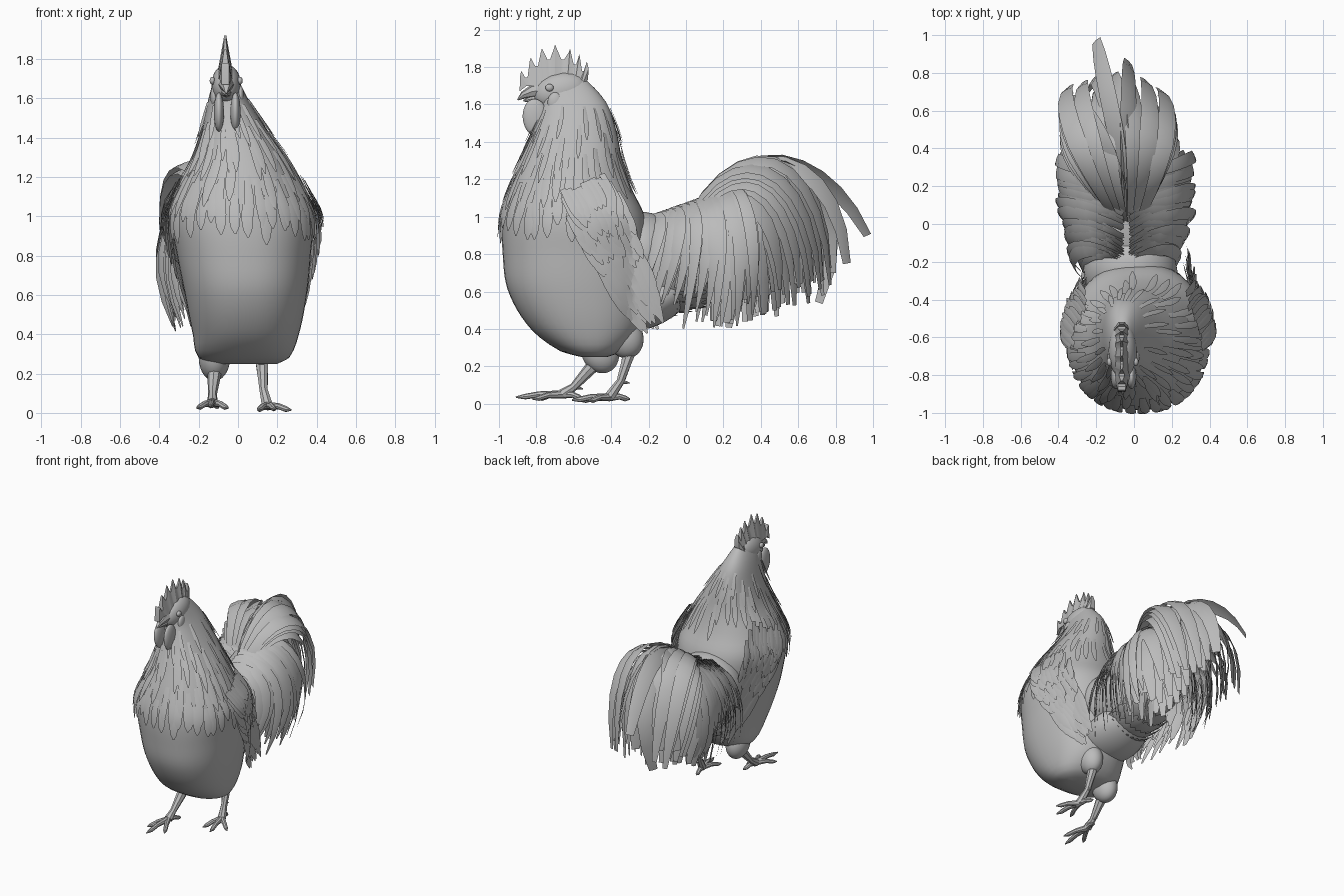
import bpy, bmesh, math, random
from mathutils import Vector, Matrix

random.seed(4)
if "Cube" in bpy.data.objects:
    bpy.data.objects.remove(bpy.data.objects["Cube"])

grey = bpy.data.materials.new("plain grey")
grey.use_nodes = True
grey.diffuse_color = (0.5, 0.5, 0.5, 1)
grey.node_tree.nodes["Principled BSDF"].inputs["Base Color"].default_value = (0.5, 0.5, 0.5, 1)


def finish(bm, name, angle=40):
    mesh = bpy.data.meshes.new(name)
    bm.to_mesh(mesh)
    bm.free()
    mesh.materials.append(grey)
    obj = bpy.data.objects.new(name, mesh)
    bpy.context.collection.objects.link(obj)
    bpy.ops.object.select_all(action='DESELECT')
    obj.select_set(True)
    bpy.context.view_layer.objects.active = obj
    bpy.ops.object.shade_smooth_by_angle(angle=math.radians(angle))


def skin(bm, rings):
    """Join rings of points into a closed skin with capped ends."""
    loops = [[bm.verts.new(p) for p in ring] for ring in rings]
    n = len(loops[0])
    for a, b in zip(loops, loops[1:]):
        for i in range(n):
            bm.faces.new((a[i], a[(i + 1) % n], b[(i + 1) % n], b[i]))
    bm.faces.new(loops[0])
    bm.faces.new(loops[-1])
    bmesh.ops.recalc_face_normals(bm, faces=bm.faces)


def tube(bm, points, radii, sides=8):
    points = [Vector(p) for p in points]
    rings = []
    for i, p in enumerate(points):
        d = points[min(i + 1, len(points) - 1)] - points[max(i - 1, 0)]
        q = d.to_track_quat('Z', 'Y')
        rings.append([p + q @ Vector((math.cos(a), math.sin(a), 0)) * radii[i]
                      for a in (math.tau * k / sides for k in range(sides))])
    skin(bm, rings)


def ball(bm, centre, size, tilt=0):
    m = Matrix.Translation(centre) @ Matrix.Rotation(tilt, 4, 'X') @ Matrix.Diagonal((*size, 1))
    bmesh.ops.create_uvsphere(bm, u_segments=24, v_segments=16, radius=1, matrix=m)


def bezier(ps, t):
    a, b, c, d = (Vector(p) for p in ps)
    u = 1 - t
    return a * u**3 + b * 3 * u * u * t + c * 3 * u * t * t + d * t**3


def feather(bm, points, normals, width, root=0.6, blunt=0.15):
    """Tapered ribbon with a raised middle rib."""
    rows, n = [], len(points) - 1
    for i, (p, nor) in enumerate(zip(points, normals)):
        t = i / n
        tangent = points[min(i + 1, n)] - points[max(i - 1, 0)]
        side = tangent.cross(nor).normalized()
        w = width * (root + (1 - root) * min(1, t * 2)) * (1 - (1 - blunt) * t**6)
        lift = nor.normalized() * w * 0.14
        rows.append([bm.verts.new(q) for q in (p - side * w, p + lift, p + side * w)])
    for a, b in zip(rows, rows[1:]):
        for k in range(2):
            bm.faces.new((a[k], a[k + 1], b[k + 1], b[k]))


# Body sections: height, front, back, right edge, left edge
SECTIONS = [
    (0.25, -0.56, -0.42, -0.12, 0.20), (0.28, -0.67, -0.34, -0.20, 0.26),
    (0.4, -0.83, -0.24, -0.23, 0.31), (0.6, -0.95, -0.2, -0.27, 0.35),
    (0.8, -0.98, -0.2, -0.31, 0.37), (1.0, -0.98, -0.22, -0.34, 0.38),
    (1.15, -0.94, -0.29, -0.29, 0.32), (1.3, -0.88, -0.34, -0.22, 0.24),
    (1.45, -0.82, -0.37, -0.18, 0.14), (1.6, -0.77, -0.42, -0.15, 0.05),
    (1.7, -0.77, -0.5, -0.12, 0.0), (1.76, -0.72, -0.57, -0.09, -0.03)]


def section(z):
    z = min(max(z, SECTIONS[0][0]), SECTIONS[-1][0])
    i = max(k for k in range(len(SECTIONS) - 1) if SECTIONS[k][0] <= z)
    a, b = SECTIONS[i], SECTIONS[i + 1]
    prev, nxt = SECTIONS[max(i - 1, 0)], SECTIONS[min(i + 2, len(SECTIONS) - 1)]
    h = b[0] - a[0]
    t = (z - a[0]) / h
    out = []
    for k in range(1, 5):
        ma = (b[k] - prev[k]) / (b[0] - prev[0]) * h
        mb = (nxt[k] - a[k]) / (nxt[0] - a[0]) * h
        out.append((2*t**3 - 3*t*t + 1) * a[k] + (t**3 - 2*t*t + t) * ma
                   + (3*t*t - 2*t**3) * b[k] + (t**3 - t*t) * mb)
    f, bk, r, l = out
    return (r + l) / 2, (f + bk) / 2, (l - r) / 2, (bk - f) / 2


def surface(z, angle, off=0):
    cx, cy, rx, ry = section(z)
    c, s = math.cos(angle), math.sin(angle)
    e = 0.88
    return Vector((cx + (rx + off) * math.copysign(abs(c)**e, c),
                   cy + (ry + off) * math.copysign(abs(s)**e, s), z))


bm = bmesh.new()
heights = [0.25, 0.265] + [0.28 + 0.037 * i for i in range(41)]
skin(bm, [[surface(z, math.tau * k / 40) for k in range(40)] for z in heights])
finish(bm, "body")

bm = bmesh.new()
ball(bm, (-0.06, -0.67, 1.67), (0.075, 0.15, 0.1), 0.2)
finish(bm, "head")

# Rump with the sloping back in front of it and the soft belly below
bm = bmesh.new()
ball(bm, (-0.03, -0.04, 0.76), (0.25, 0.42, 0.24), 0.2)
ball(bm, (-0.02, -0.25, 0.79), (0.25, 0.22, 0.24), -0.5)
ball(bm, (0.0, -0.2, 0.54), (0.22, 0.24, 0.13), 0.4)
finish(bm, "rump")

# Neck and breast hackles
bm = bmesh.new()
for z0, count, length, width in ((1.12, 38, 0.2, 0.03), (1.25, 34, 0.24, 0.026),
                                 (1.4, 28, 0.24, 0.02), (1.53, 20, 0.18, 0.014)):
    for k in range(count):
        ang = math.tau * (k + random.uniform(-0.3, 0.3)) / count
        if math.sin(ang) > 0.5 and z0 < 1.3:
            continue
        top = z0 + random.uniform(-0.07, 0.07)
        pts = [surface(top - length * t / 6, ang, 0.004 + 0.003 * t) for t in range(7)]
        cx, cy = section(top)[:2]
        feather(bm, pts, [Vector((p.x - cx, p.y - cy, 0.05)) for p in pts], width)
finish(bm, "neck_hackles")

# Wings: overlapping rows of feathers laid over the flanks
for s, name in ((1, "left_wing"), (-1, "right_wing")):
    bm = bmesh.new()

    def flank(y, z, off):
        cx, cy, rx, ry = section(z)
        bulge = max(0.74, (1 - min(1, abs((y - cy) / ry))**2.4)**0.42)
        return Vector((cx + s * (rx * bulge + off), y, z))

    for r, along in enumerate((0.5, 0.41, 0.32, 0.24, 0.17, 0.1, 0.04, -0.01)):
        for k in range(9):
            taper = 1 - 1.1 * max(0, along - 0.2) - 2 * max(0, 0.1 - along)
            b = (-0.145 + 0.036 * k) * taper
            start = along + random.uniform(-0.025, 0.025)
            y0, z0 = -0.55 + 0.42 * start + 0.91 * b, 1.18 - 0.91 * start + 0.42 * b
            length = (0.36 if r < 2 else 0.2) * random.uniform(0.8, 1.05)
            lift = 0.006 + 0.003 * r + random.uniform(0, 0.012)
            pts = []
            for i in range(6):
                d = length * i / 5
                pts.append(flank(y0 + d * (0.45 - 0.5 * b), z0 - d * 0.87, lift + 0.018 * i / 5))
            feather(bm, pts, [Vector((s, 0.15, 0.15))] * 6, 0.034 if r < 2 else 0.026)
    finish(bm, name)


def arc(bm, ps, width, side, up, root=0.6, blunt=0.3):
    pts = [bezier(ps, i / 10) for i in range(11)]
    centre = Vector((-0.05, 0.25, 0.6))
    normals = []
    for p in pts:
        radial = p - centre
        radial.x = 0
        normals.append(Vector((side, 0, 0)) + radial.normalized() * up)
    feather(bm, pts, normals, width, root, blunt)


# Saddle feathers spilling over both sides of the back
bm = bmesh.new()
for s in (1, -1):
    for layer in range(3):
        for i in range(16):
            u = i / 15 + random.uniform(-0.03, 0.03)
            y = -0.2 + 0.43 * u
            x = (1 - 0.15 * layer) * (0.78 + 0.24 * min(1, 2 * max(0, u))) + random.uniform(-0.05, 0.05)
            z = 0.98 + 0.17 * max(0, u)
            low = 0.47 + 0.12 * layer + random.uniform(-0.07, 0.07)
            ps = [(s * 0.02 - 0.04, y, z), (s * 0.24 * x - 0.045, y + 0.09, z + 0.07),
                  (s * 0.46 * x - 0.045, y + 0.05 + 0.12 * u, 0.9),
                  (s * 0.28 * x - 0.04, y - 0.1 + 0.24 * u, low)]
            arc(bm, ps, 0.036, s, 0.7, 0.6, 0.15)
finish(bm, "saddle_feathers")

# Tail fan from the low side coverts up to the arching plumes
bm = bmesh.new()
for s in (1, -1):
    for layer in range(3):
        for i in range(11):
            k = i / 10
            jit, drop = random.uniform(-0.04, 0.04), random.uniform(-0.08, 0.08)
            out = (1 - 0.33 * layer) * s

            def mix(a, b):
                return a + (b - a) * k + jit

            path = [(out * 0.06, 0.02, 1.0 - 0.15 * k),
                    (out * 0.18, mix(0.25, 0.12), mix(1.44, 0.95)),
                    (out * (0.34 + 0.06 * k), mix(0.7, 0.25), mix(1.4, 0.8)),
                    (out * (0.23 + 0.04 * k), mix(0.75, 0.18), mix(0.64, 0.45) + drop)]
            path = [(x - 0.03 - 0.1 * y, y, z) for x, y, z in path]
            arc(bm, path, 0.056, s * (0.6 + 0.4 * k), 1.1 - 0.4 * k, 0.45)
finish(bm, "tail_fan")

# Longest sickle feathers
bm = bmesh.new()
for tip, bend, s in (((-0.2, 0.97, 0.9), (-0.15, 0.72, 1.38), -1),
                     ((-0.22, 0.71, 0.54), (-0.2, 1.0, 1.22), -1),
                     ((-0.03, 0.86, 0.75), (-0.02, 0.8, 1.4), 1),
                     ((-0.37, 0.64, 0.7), (-0.31, 0.72, 1.36), -1),
                     ((-0.12, 0.78, 0.7), (-0.1, 0.82, 1.36), -1),
                     ((0.15, 0.6, 0.64), (0.14, 0.64, 1.36), 1)):
    arc(bm, [(-0.04, 0.05, 1.0), (-0.04, 0.28, 1.43), bend, tip], 0.06, s, 1, 0.5, 0.5)
finish(bm, "sickle_feathers")

# Fluff hugging the underside of the rump
bm = bmesh.new()
for i in range(9):
    for j in range(7):
        x, y0 = -0.21 + 0.045 * i, -0.3 + 0.08 * j
        pts = []
        for t in range(6):
            y = y0 + 0.035 * t
            depth = max(0, 1 - ((x + 0.03) / 0.25)**2 - ((y + 0.04) / 0.42)**2)**0.5
            pts.append(Vector((x, y, 0.76 + 0.2 * (y + 0.04) - 0.24 * depth - 0.01 * t)))
        feather(bm, pts, [Vector((x + 0.03, 0, -0.25))] * 6, 0.036)
finish(bm, "under_fluff")

# Comb: toothed crest, thick at the base and thin at the tips
tips = [(-0.88, 1.78), (-0.83, 1.85), (-0.77, 1.9), (-0.7, 1.92), (-0.62, 1.9), (-0.57, 1.87), (-0.53, 1.83)]
edge = [(-0.89, 1.67)]
for a, b in zip(tips, tips[1:]):
    y, z = (a[0] + b[0]) / 2, (a[1] + b[1]) / 2
    edge += [(a[0] - 0.006, a[1] - 0.02), a, (y - 0.006, z - 0.07), (y + 0.008, z - 0.07)]
edge += [tips[-1], (-0.52, 1.79), (-0.525, 1.73)]
bm = bmesh.new()
rings = []
for y, z in edge:
    thin = min(0.02, max(0.005, 0.035 - 0.2 * (z - 1.7)))
    by, wide = -0.7 + 0.8 * (y + 0.7), 0.045 - 0.08 * max(0, -0.7 - y)
    rings.append([(-0.065 - wide, by, 1.7), (-0.065 - thin, y, z),
                  (-0.065 + thin, y, z), (-0.065 + wide, by, 1.7)])
skin(bm, rings)
finish(bm, "comb", 30)

# Beak, wattles, ear lobes and eyes
bm = bmesh.new()
tube(bm, [(-0.06, -0.76, 1.675), (-0.06, -0.82, 1.67), (-0.06, -0.87, 1.65), (-0.06, -0.9, 1.625)],
     [0.045, 0.036, 0.02, 0.004])
tube(bm, [(-0.06, -0.76, 1.635), (-0.06, -0.82, 1.63), (-0.06, -0.87, 1.62)], [0.035, 0.022, 0.004])
finish(bm, "beak")
bm = bmesh.new()
for s in (1, -1):
    ball(bm, (-0.055 + s * 0.042, -0.805, 1.53), (0.026, 0.068, 0.1), 0.1)
    ball(bm, (-0.055 + s * 0.066, -0.7, 1.61), (0.02, 0.04, 0.055))
finish(bm, "wattles")
bm = bmesh.new()
for s in (1, -1):
    ball(bm, (-0.06 + s * 0.07, -0.73, 1.69), (0.014, 0.022, 0.02))
finish(bm, "eyes")

# Legs: thigh, shank, toes and spur
LEGS = (("right", (-0.12, -0.46, 0.28), (-0.12, -0.5, 0.2), (-0.13, -0.6, 0.09), (-0.13, -0.66, 0.05),
         ((-0.14, -0.91, 0.035), (-0.21, -0.8, 0.025), (-0.05, -0.82, 0.025), (-0.1, -0.55, 0.03))),
        ("left", (0.12, -0.33, 0.36), (0.12, -0.3, 0.28), (0.13, -0.35, 0.12), (0.15, -0.41, 0.035),
         ((0.19, -0.61, 0.02), (0.27, -0.52, 0.015), (0.1, -0.57, 0.015), (0.12, -0.3, 0.025))))
for name, thigh, hock, ankle, foot, toes in LEGS:
    bm = bmesh.new()
    ball(bm, thigh, (0.08, 0.1, 0.12), 0.4)
    finish(bm, name + "_thigh")
    bm = bmesh.new()
    tube(bm, [thigh, hock, ankle, foot], [0.045, 0.036, 0.022, 0.03])
    a, spur = Vector(foot), Vector(ankle)
    for tip in toes:
        b = Vector(tip)
        mid = a.lerp(b, 0.5) + Vector((0, 0, 0.008))
        tube(bm, [a, mid, a.lerp(b, 0.8), b], [0.022, 0.016, 0.015, 0.004])
    tube(bm, [spur, spur + Vector((0, 0.05, -0.01))], [0.014, 0.003])
    finish(bm, name + "_leg")
